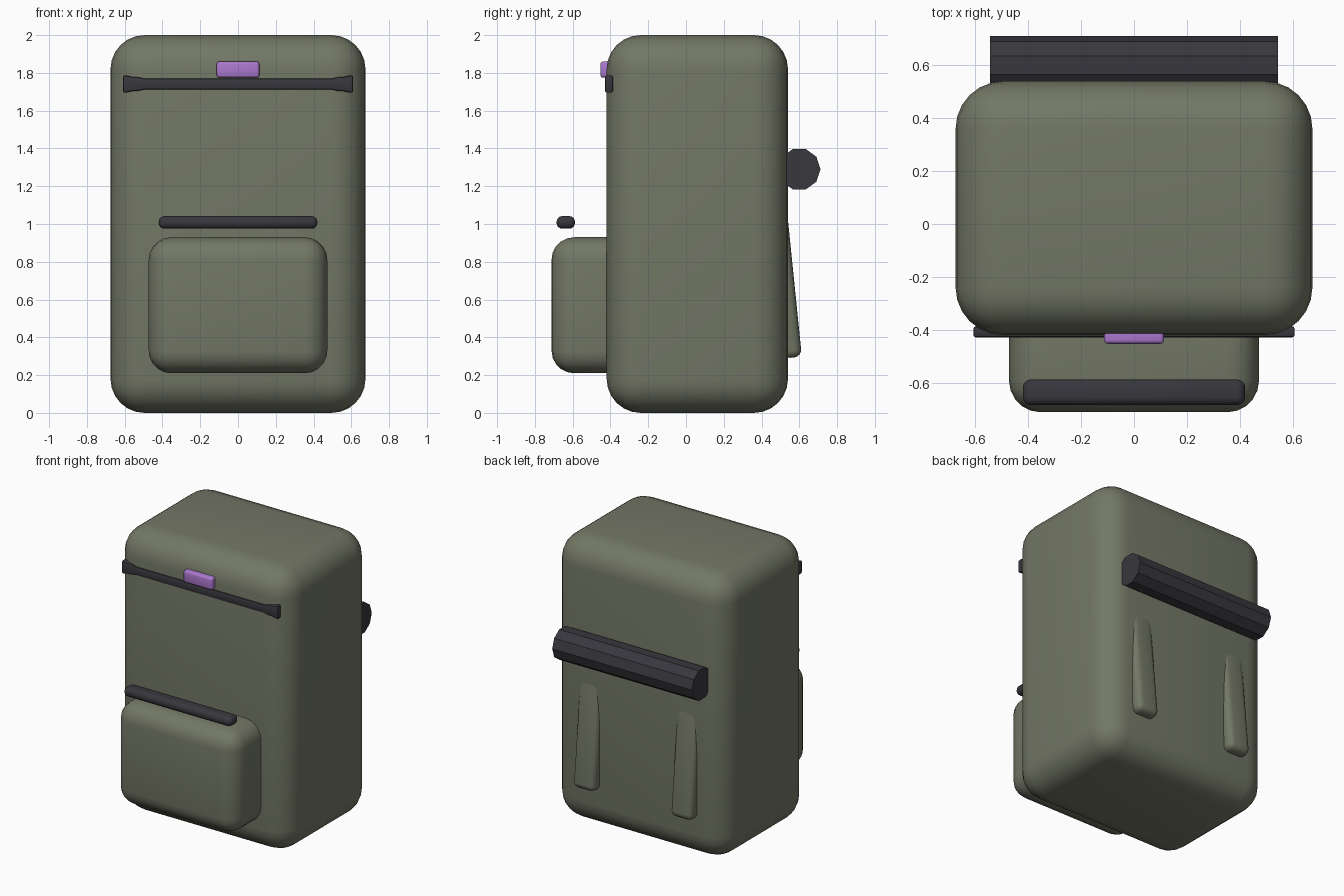
import bpy, bmesh, math

cube = bpy.data.objects.get("Cube")
if cube:
    bpy.data.objects.remove(cube)


def material(name, rgb):
    m = bpy.data.materials.new(name)
    m.use_nodes = True
    m.diffuse_color = (*rgb, 1)
    bsdf = next(n for n in m.node_tree.nodes if n.type == 'BSDF_PRINCIPLED')
    bsdf.inputs["Base Color"].default_value = (*rgb, 1)
    return m


OLIVE = material("olive canvas", (0.17, 0.185, 0.13))
DARK = material("charcoal trim", (0.04, 0.038, 0.047))
PURPLE = material("purple tag", (0.41, 0.19, 0.62))


def finish(bm, name, mat, bevel=0, segments=4):
    bmesh.ops.recalc_face_normals(bm, faces=bm.faces)
    mesh = bpy.data.meshes.new(name)
    bm.to_mesh(mesh)
    bm.free()
    mesh.materials.append(mat)
    ob = bpy.data.objects.new(name, mesh)
    bpy.context.collection.objects.link(ob)
    bpy.ops.object.select_all(action='DESELECT')
    ob.select_set(True)
    bpy.context.view_layer.objects.active = ob
    if bevel:
        mod = ob.modifiers.new("rounding", 'BEVEL')
        mod.width = bevel
        mod.segments = segments
        bpy.ops.object.modifier_apply(modifier=mod.name)
    bpy.ops.object.shade_smooth_by_angle(angle=math.radians(35))
    return ob


def box(name, low, high, mat, bevel, segments=4):
    bm = bmesh.new()
    bmesh.ops.create_cube(bm, size=1)
    for v in bm.verts:
        v.co = [(a + b) / 2 + c * (b - a) for a, b, c in zip(low, high, v.co)]
    return finish(bm, name, mat, bevel, segments)


# Main bag and front pocket
box("bag_body", (-0.675, -0.42, 0), (0.675, 0.54, 2), OLIVE, 0.18, 6)
box("front_pocket", (-0.473, -0.712, 0.21), (0.473, -0.2, 0.93), OLIVE, 0.12, 5)

# Trim bar over the pocket and tag above the upper trim
box("pocket_trim", (-0.42, -0.685, 0.975), (0.42, -0.588, 1.042), DARK, 0.03)
box("tag", (-0.113, -0.453, 1.775), (0.113, -0.38, 1.86), PURPLE, 0.014, 3)

# Upper trim strip with flared ends
half = [(0.5, 0.03), (0.535, 0.038), (0.56, 0.038), (0.608, 0.048)]
upper = half + [(x, -z) for x, z in reversed(half)]
outline = upper + [(-x, -z) for x, z in upper]
bm = bmesh.new()
face = bm.faces.new([bm.verts.new((x, -0.429, 1.741 + z)) for x, z in outline])
side = bmesh.ops.extrude_face_region(bm, geom=[face])["geom"]
bmesh.ops.translate(bm, vec=(0, 0.042, 0),
                    verts=[e for e in side if isinstance(e, bmesh.types.BMVert)])
finish(bm, "upper_trim", DARK, 0.01, 2)

# Ten-sided roll across the back
bm = bmesh.new()
ends = []
for x in (-0.545, 0.545):
    ring = [bm.verts.new((x, 0.6 + 0.112 * math.cos(i * math.tau / 10),
                          1.29 + 0.112 * math.sin(i * math.tau / 10))) for i in range(10)]
    bm.faces.new(ring)
    ends.append(ring)
for i in range(10):
    j = (i + 1) % 10
    bm.faces.new((ends[0][i], ends[0][j], ends[1][j], ends[1][i]))
finish(bm, "back_roll", DARK)

# Slanted straps half sunk in the back
for name, x in (("left_strap", 0.38), ("right_strap", -0.38)):
    strap = box(name, (-0.085, -0.05, -0.5), (0.085, 0.05, 0.5), OLIVE, 0.04)
    strap.location = (x, 0.513, 0.79)
    strap.rotation_euler.x = math.radians(5.8)
